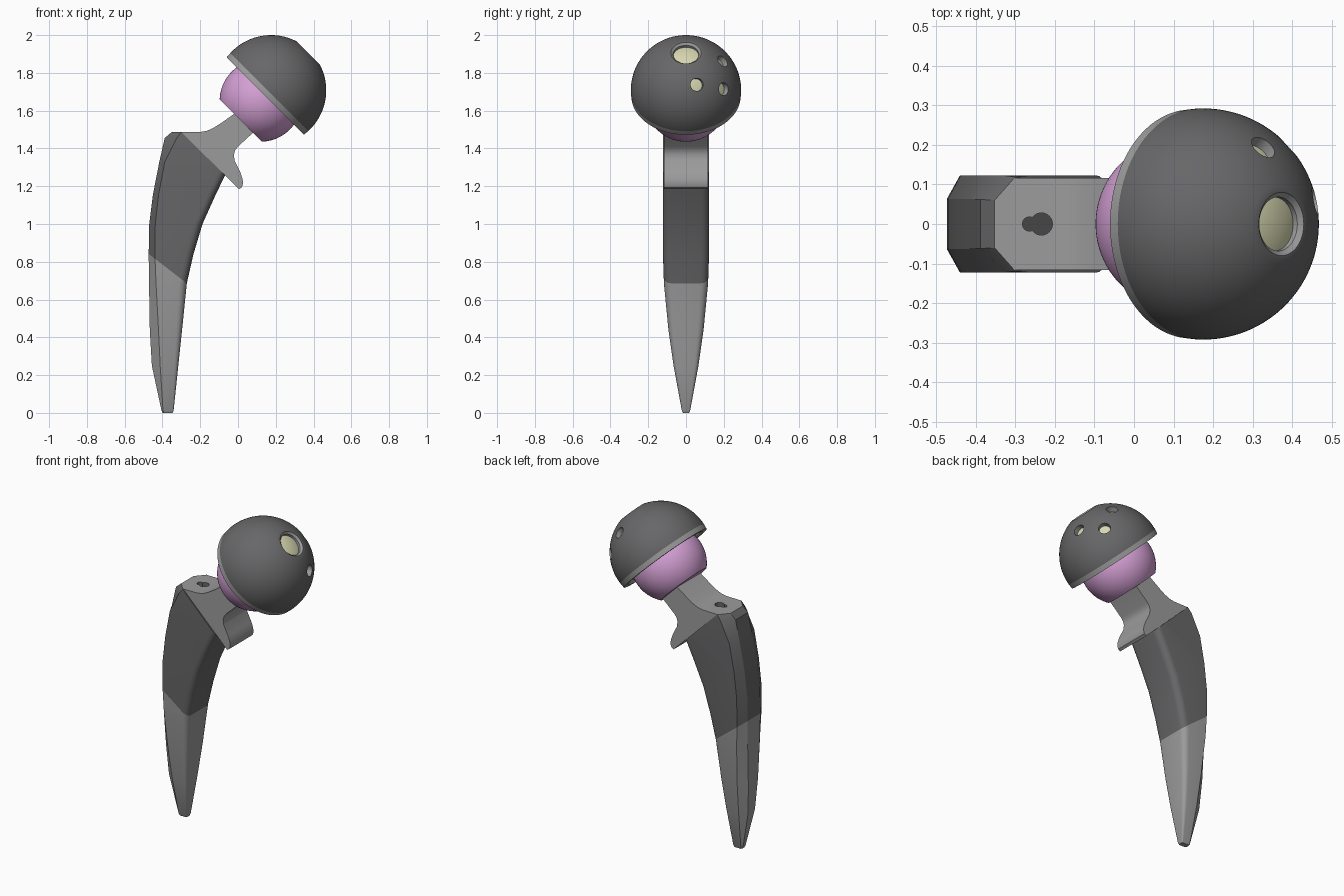
import bpy, bmesh, math
from mathutils import Vector, Matrix

if "Cube" in bpy.data.objects:
    bpy.data.objects.remove(bpy.data.objects["Cube"])


def material(name, rgb):
    m = bpy.data.materials.new(name)
    m.diffuse_color = (*rgb, 1)
    m.use_nodes = True
    m.node_tree.nodes["Principled BSDF"].inputs["Base Color"].default_value = m.diffuse_color
    return m


DARK = material("dark grey coating", (0.135, 0.135, 0.14))
LIGHT = material("light grey metal", (0.33, 0.33, 0.33))
PINK = material("pink ceramic", (0.66, 0.35, 0.66))
CREAM = material("cream plastic", (0.68, 0.68, 0.44))

CENTRE = Vector((0.175, 0, 1.708))            # centre of the cup sphere
TILT = Matrix.Translation(CENTRE) @ Matrix.Rotation(math.radians(45), 4, 'Y')


def finish(name, bm, mats):
    bmesh.ops.recalc_face_normals(bm, faces=bm.faces[:])
    me = bpy.data.meshes.new(name)
    bm.to_mesh(me)
    bm.free()
    ob = bpy.data.objects.new(name, me)
    bpy.context.collection.objects.link(ob)
    for m in mats:
        me.materials.append(m)
    return ob


def activate(ob):
    bpy.ops.object.select_all(action='DESELECT')
    ob.select_set(True)
    bpy.context.view_layer.objects.active = ob


def smooth(ob, angle=30):
    activate(ob)
    bpy.ops.object.shade_smooth_by_angle(angle=math.radians(angle))


def cut(ob, cutter):
    activate(ob)
    mod = ob.modifiers.new("cut", 'BOOLEAN')
    mod.operation, mod.solver, mod.object = 'DIFFERENCE', 'EXACT', cutter
    bpy.ops.object.modifier_apply(modifier=mod.name)
    bpy.data.objects.remove(cutter)


def cylinder_cutter(matrix, radius, depth, mats, index):
    bm = bmesh.new()
    bmesh.ops.create_cone(bm, cap_ends=True, segments=32, radius1=radius,
                          radius2=radius, depth=depth, matrix=matrix)
    for f in bm.faces:
        f.material_index = index
    ob = finish("hole_cutter", bm, mats)
    ob.hide_render = True
    return ob


def revolve(name, profile, mats, light_segments=(), n=96):
    """Closed (radius, height) profile turned about the tilted cup axis."""
    bm = bmesh.new()
    rings = []
    for r, h in profile:
        if r < 1e-5:
            rings.append([bm.verts.new(TILT @ Vector((0, 0, h)))] * n)
        else:
            rings.append([bm.verts.new(TILT @ Vector((
                r * math.cos(2 * math.pi * i / n), r * math.sin(2 * math.pi * i / n), h)))
                for i in range(n)])
    for k in range(len(rings)):
        a, b = rings[k], rings[(k + 1) % len(rings)]
        for i in range(n):
            j = (i + 1) % n
            vs = list(dict.fromkeys((a[i], a[j], b[j], b[i])))
            if len(vs) > 2:
                bm.faces.new(vs).material_index = int(k in light_segments)
    return finish(name, bm, mats)


def arc(radius, h0, h1, steps, centre=0.0):
    a0, a1 = (math.asin(max(-1.0, min(1.0, (h - centre) / radius))) for h in (h0, h1))
    return [(radius * math.cos(a0 + (a1 - a0) * i / steps),
             centre + radius * math.sin(a0 + (a1 - a0) * i / steps))
            for i in range(steps + 1)]


# Cup: shell with flat apex, chamfered central hole and light rim band
outer = arc(0.292, -0.014, 0.279, 28)
inner = arc(0.262, 0.253, -0.02, 24)
profile = [(0.289, -0.044)] + outer + [(0.080, 0.279), (0.068, 0.268)] + inner + [(0.262, -0.044)]
k = len(outer)
cup = revolve("cup", profile, [DARK, LIGHT],
              {0, k + 1, k + 2, len(profile) - 1, len(profile) - 2})
for y, z in ((0.058, 0.03), (0.2, 0.006), (0.195, 0.155)):      # screw holes
    d = Vector((math.sqrt(0.292 ** 2 - y * y - z * z), y, z))
    m = Matrix.Translation(CENTRE + d) @ d.to_track_quat('Z', 'Y').to_matrix().to_4x4()
    cut(cup, cylinder_cutter(m, 0.034, 0.16, [DARK, LIGHT], 1))
smooth(cup)

# Liner between cup and ball
liner = revolve("liner", arc(0.2605, -0.036, 0.2605, 24) + arc(0.222, 0.222, -0.036, 20), [CREAM])
smooth(liner)

# Ball head with flat underside
ball = revolve("ball_head", [(0, -0.226)] + arc(0.217, -0.226, 0.139, 36, -0.078), [PINK])
smooth(ball)

# Neck with collar: side profile extruded across y
side = [(-0.3, 1.486), (-0.2, 1.487), (-0.165, 1.493), (-0.13, 1.509), (-0.09, 1.534),
        (0.008, 1.603), (0.06, 1.645), (0.15, 1.55), (0.087, 1.49), (0.0, 1.41),
        (-0.015, 1.391), (-0.022, 1.367), (-0.018, 1.335), (0.012, 1.275), (0.024, 1.24),
        (0.027, 1.214), (0.02, 1.194), (0.005, 1.185)]
bm = bmesh.new()
face = bm.faces.new([bm.verts.new((x, -0.116, z)) for x, z in side])
new = bmesh.ops.extrude_face_region(bm, geom=[face], use_keep_orig=True)["geom"]
bmesh.ops.translate(bm, vec=(0, 0.232, 0), verts=[g for g in new if isinstance(g, bmesh.types.BMVert)])
neck = finish("neck_and_collar", bm, [LIGHT, DARK])
for x, r in ((-0.234, 0.028), (-0.264, 0.018)):                 # keyhole socket
    cut(neck, cylinder_cutter(Matrix.Translation((x, 0, 1.45)), r, 0.3, [LIGHT, DARK], 1))
smooth(neck, 35)

# Stem: lofted sections (z, left, crease, right, half width, left face half width)
sections = [
    (0.0, -0.398, -0.392, -0.346, 0.016, 0.008), (0.012, -0.405, -0.397, -0.341, 0.022, 0.012),
    (0.25, -0.456, -0.412, -0.316, 0.066, 0.034), (0.44, -0.467, -0.421, -0.296, 0.093, 0.048),
    (0.686, -0.471, -0.434, -0.271, 0.117, 0.060), (0.84, -0.473, -0.440, -0.236, 0.122, 0.063),
    (1.0, -0.470, -0.438, -0.188, 0.123, 0.063), (1.158, -0.450, -0.420, -0.117, 0.123, 0.063),
    (1.327, -0.417, -0.388, -0.035, 0.123, 0.063), (1.455, -0.388, -0.325, 0.03, 0.122, 0.062),
    (1.486, -0.352, -0.300, 0.045, 0.119, 0.060)]
bm = bmesh.new()
rings = []
for z, xl, xc, xr, w, f in sections:
    r = min(0.34 * w, 0.4 * (xr - xc))
    half = [(xl, -f), (xc, -w)]
    for i in range(6):
        a = math.pi / 2 * i / 5
        half.append((xr - r + r * math.sin(a), -w + r - r * math.cos(a)))
    loop = half + [(x, -y) for x, y in reversed(half)]
    rings.append([bm.verts.new((x, y, z)) for x, y in loop])
for a, b in zip(rings, rings[1:]):
    for i in range(len(a)):
        j = (i + 1) % len(a)
        bm.faces.new((a[i], a[j], b[j], b[i]))
bm.faces.new(rings[0][::-1])
bm.faces.new(rings[-1])


def everything():
    return bm.verts[:] + bm.edges[:] + bm.faces[:]


# trim at the collar plane, then split where the coating ends
bmesh.ops.bisect_plane(bm, geom=everything(), plane_co=(-0.3, 0, 1.486),
                       plane_no=(0.702, 0, 0.712), clear_outer=True)
bmesh.ops.holes_fill(bm, edges=[e for e in bm.edges if e.is_boundary], sides=0)
split_co, split_no = Vector((-0.271, 0, 0.686)), Vector((0.61, 0, 0.79))
bmesh.ops.bisect_plane(bm, geom=everything(), plane_co=split_co, plane_no=split_no)
bmesh.ops.recalc_face_normals(bm, faces=bm.faces[:])
for f in bm.faces:
    c = f.calc_center_median()
    coated = (c - split_co).dot(split_no) > 0
    top = f.normal.z > 0.95 and c.z > 1.45
    f.material_index = 0 if coated and not top else 1
smooth(finish("stem", bm, [DARK, LIGHT]), 24)
